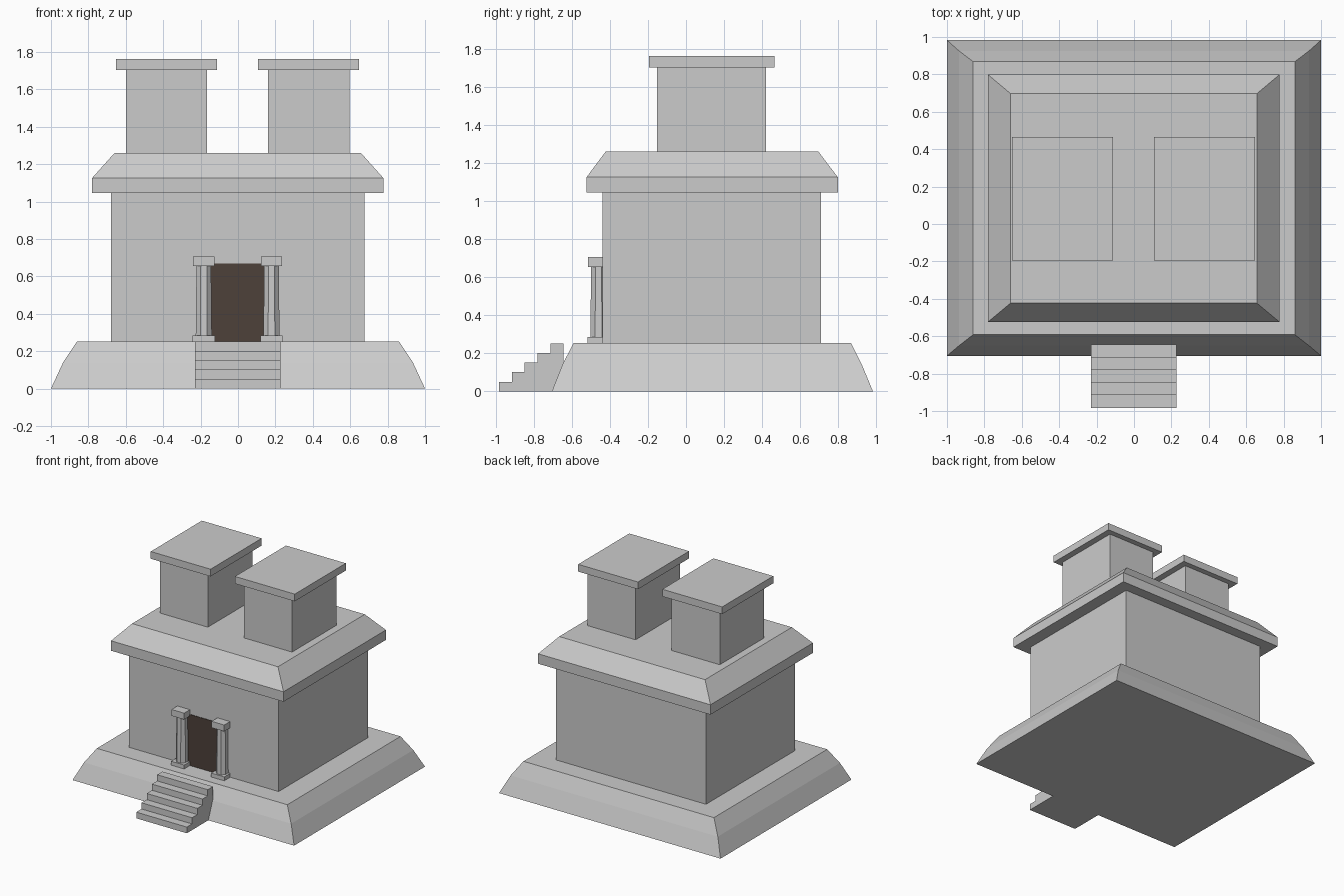
import bpy, bmesh, math

if "Cube" in bpy.data.objects:
    bpy.data.objects.remove(bpy.data.objects["Cube"])


def material(name, rgb):
    m = bpy.data.materials.new(name)
    m.diffuse_color = (*rgb, 1)
    m.use_nodes = True
    m.node_tree.nodes["Principled BSDF"].inputs["Base Color"].default_value = m.diffuse_color
    return m


STONE = material("grey stone", (0.6, 0.6, 0.6))
DARK = material("dark brown doorway", (0.075, 0.052, 0.042))


def finish(name, bm, mat):
    bmesh.ops.recalc_face_normals(bm, faces=bm.faces)
    me = bpy.data.meshes.new(name)
    bm.to_mesh(me)
    bm.free()
    me.materials.append(mat)
    ob = bpy.data.objects.new(name, me)
    bpy.context.collection.objects.link(ob)
    return ob


def loft(name, rings, mat=STONE):
    """Closed solid through stacked vertex rings."""
    bm = bmesh.new()
    rows = [[bm.verts.new(p) for p in ring] for ring in rings]
    n = len(rows[0])
    for a, b in zip(rows, rows[1:]):
        for i in range(n):
            j = (i + 1) % n
            bm.faces.new((a[i], a[j], b[j], b[i]))
    bm.faces.new(rows[0])
    bm.faces.new(rows[-1])
    return finish(name, bm, mat)


def rect(x0, x1, y0, y1, z):
    return [(x0, y0, z), (x1, y0, z), (x1, y1, z), (x0, y1, z)]


def box(name, x0, x1, y0, y1, z0, z1, mat=STONE):
    return loft(name, [rect(x0, x1, y0, y1, z) for z in (z0, z1)], mat)


def octagon(cx, cy, apothem, z):
    r = apothem / math.cos(math.pi / 8)
    return [(cx + r * math.cos((i + 0.5) * math.pi / 4),
             cy + r * math.sin((i + 0.5) * math.pi / 4), z) for i in range(8)]


# Flared plinth
loft("plinth", [rect(-1, 1, -0.705, 0.983, 0),
                rect(-0.935, 0.935, -0.65, 0.925, 0.14),
                rect(-0.86, 0.86, -0.592, 0.868, 0.253)])

# Main hall
box("hall_walls", -0.678, 0.675, -0.44, 0.71, 0.253, 1.045)

# Roof slab with sloping top
loft("roof", [rect(-0.78, 0.777, -0.523, 0.798, 1.045),
              rect(-0.78, 0.777, -0.523, 0.798, 1.126),
              rect(-0.66, 0.657, -0.423, 0.697, 1.26)])

# Twin towers with caps
for side, cx in (("left", -0.382), ("right", 0.378)):
    box(side + "_tower", cx - 0.217, cx + 0.217, -0.153, 0.42, 1.26, 1.704)
    box(side + "_tower_cap", cx - 0.27, cx + 0.27, -0.194, 0.465, 1.704, 1.763)

# Doorway plate
box("doorway", -0.147, 0.143, -0.444, -0.438, 0.253, 0.67, DARK)

# Octagonal door columns
for side, cx in (("left", -0.183), ("right", 0.179)):
    box(side + "_column_base", cx - 0.059, cx + 0.059, -0.517, -0.42, 0.253, 0.285)
    loft(side + "_column_shaft", [octagon(cx, -0.46, 0.043, 0.285),
                                  octagon(cx, -0.46, 0.039, 0.655)])
    box(side + "_column_capital", cx - 0.057, cx + 0.057, -0.515, -0.42, 0.655, 0.707)

# Stairs: stepped side profile extruded across the width
STEPS, RUN, RISE = 5, 0.0675, 0.0505
profile = []
for i in range(STEPS):
    y = -0.983 + i * RUN
    profile += [(y, i * RISE), (y, (i + 1) * RISE)]
profile += [(-0.645, STEPS * RISE), (-0.645, 0)]
loft("stairs", [[(x, y, z) for y, z in profile] for x in (-0.23, 0.226)])
